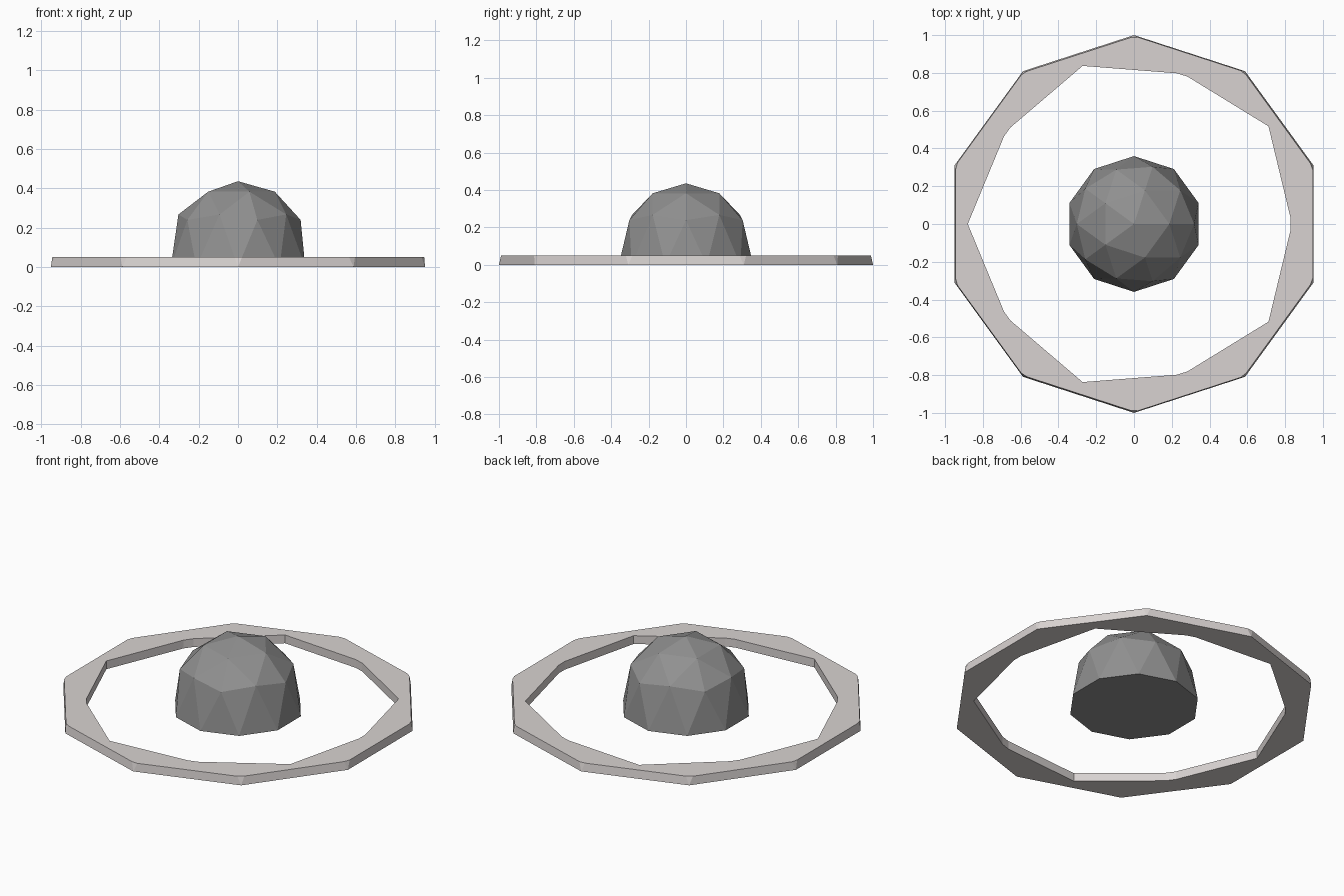
import bpy, bmesh, math

if "Cube" in bpy.data.objects:
    bpy.data.objects.remove(bpy.data.objects["Cube"])

def link(name, bm, colour=None):
    bmesh.ops.recalc_face_normals(bm, faces=bm.faces[:])
    me = bpy.data.meshes.new(name)
    bm.to_mesh(me)
    bm.free()
    ob = bpy.data.objects.new(name, me)
    bpy.context.collection.objects.link(ob)
    if colour:
        mat = bpy.data.materials.new(name + "_colour")
        mat.diffuse_color = (*colour, 1)
        mat.use_nodes = True
        mat.node_tree.nodes["Principled BSDF"].inputs["Base Color"].default_value = mat.diffuse_color
        me.materials.append(mat)
    return ob

# Upper half of a low-poly icosphere, lifted so the equator stays on the floor
def dome(radius, lift, cut=None, flare=1.0):
    bm = bmesh.new()
    bmesh.ops.create_icosphere(bm, subdivisions=2, radius=radius)
    bmesh.ops.delete(bm, geom=[v for v in bm.verts if v.co.z < -0.01], context='VERTS')
    for v in bm.verts:
        if v.co.z > 0.01:
            v.co.z += lift
        else:
            v.co = (v.co.x * flare, v.co.y * flare, 0)
    bmesh.ops.holes_fill(bm, edges=[e for e in bm.edges if e.is_boundary])
    if cut:
        bmesh.ops.bisect_plane(bm, geom=bm.verts[:] + bm.edges[:] + bm.faces[:],
                               plane_co=(0, 0, cut), plane_no=(0, 0, 1), clear_outer=True)
        bmesh.ops.holes_fill(bm, edges=[e for e in bm.edges if e.is_boundary])
    return bm

# Central dome
link("centre_dome", dome(0.356, 0.08, flare=1.01), (0.28, 0.28, 0.28))

# Outer ring: a thin slice of the same dome shape, scaled up
ring = link("outer_ring", dome(1.0, 0.225, 0.05), (0.69, 0.65, 0.64))

# Hole cutter: five sharp corners alternating with five clipped corners
bm = bmesh.new()
pts = []
for k in range(5):
    for deg, r in ((-2, 0.83), (2, 0.83), (36, 0.88)):
        a = math.radians(deg + 72 * k)
        pts.append(bm.verts.new((r * math.cos(a), r * math.sin(a), -0.2)))
base = bm.faces.new(pts)
ext = bmesh.ops.extrude_face_region(bm, geom=[base])
for v in ext["geom"]:
    if isinstance(v, bmesh.types.BMVert):
        v.co.z = 0.3
cutter = link("hole_cutter", bm)
cutter.data.materials.append(ring.data.materials[0])
cutter.hide_render = True

mod = ring.modifiers.new("hole", 'BOOLEAN')
mod.operation = 'DIFFERENCE'
mod.solver = 'EXACT'
mod.object = cutter
bpy.context.view_layer.objects.active = ring
bpy.ops.object.modifier_apply(modifier=mod.name)
bpy.data.objects.remove(cutter)
